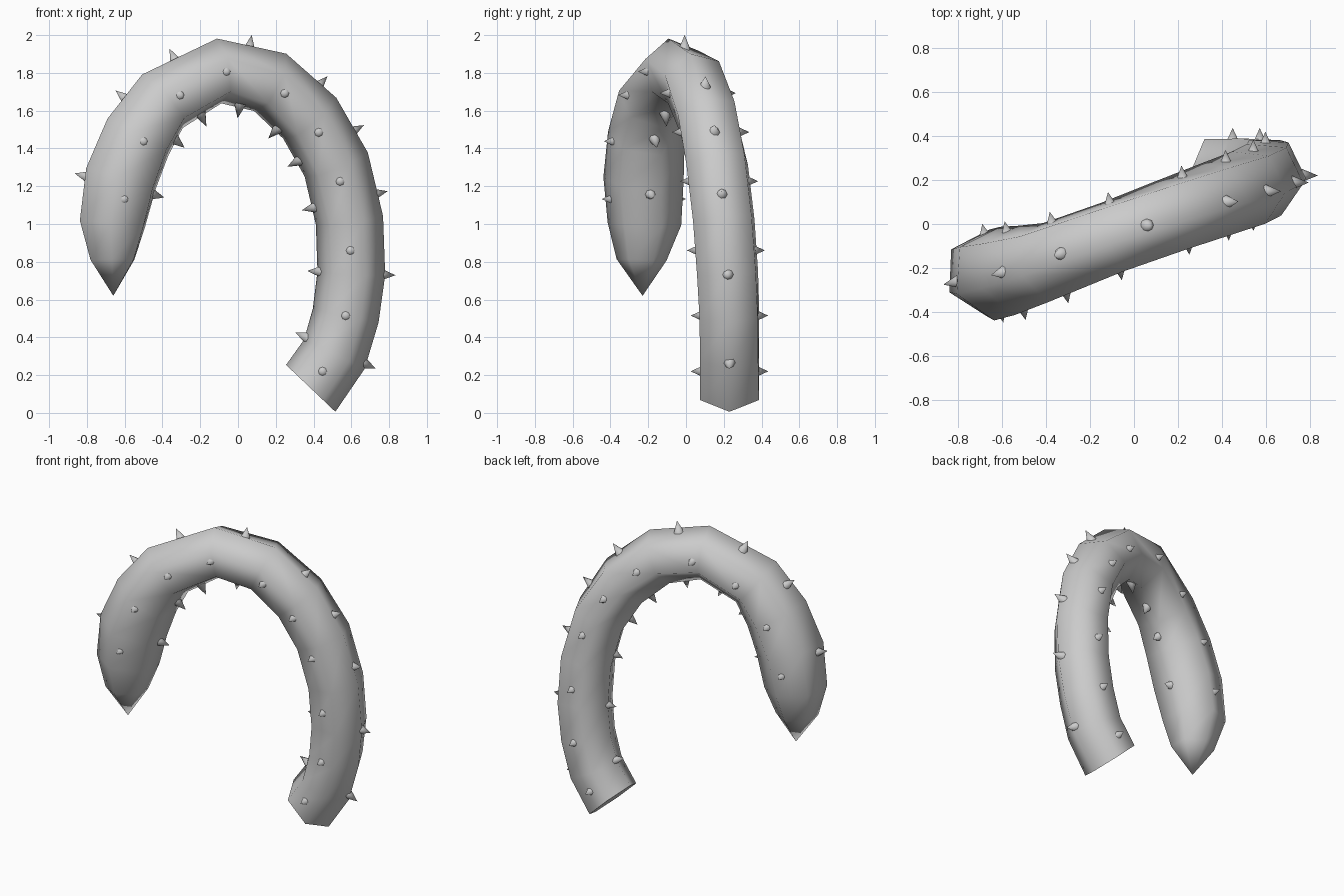
import bpy, bmesh, math
from mathutils import Vector, Quaternion

cube = bpy.data.objects.get("Cube")
if cube:
    bpy.data.objects.remove(cube, do_unlink=True)

grey = bpy.data.materials.new("plain_grey")
grey.use_nodes = True
colour = (0.6, 0.6, 0.6, 1)
grey.diffuse_color = colour
grey.node_tree.nodes["Principled BSDF"].inputs["Base Color"].default_value = colour

# Centre line of the vine: x, y, z, radius
PATH = [
    (.385, .23, .13, .18), (.51, .23, .31, .178), (.57, .23, .515, .178),
    (.60, .22, .74, .18), (.59, .20, 1.02, .18), (.52, .165, 1.315, .18),
    (.38, .115, 1.56, .178), (.17, .04, 1.75, .175), (-.10, -.06, 1.81, .175),
    (-.40, -.175, 1.65, .188), (-.53, -.21, 1.46, .205), (-.62, -.225, 1.24, .213),
    (-.665, -.22, 1.0, .195), (-.665, -.235, .81, .132), (-.66, -.23, .62, 0),
]
CENTRES = [Vector(p[:3]) for p in PATH]
LAST = len(PATH) - 1
SIDES = 6


def tangent(i):
    if i == 0:
        first = (CENTRES[1] - CENTRES[0]).normalized()
        second = (CENTRES[2] - CENTRES[1]).normalized()
        return (first * 1.5 - second * .5).normalized()
    a = (CENTRES[i] - CENTRES[i - 1]).normalized()
    b = (CENTRES[min(i + 1, LAST)] - CENTRES[min(i, LAST - 1)]).normalized()
    return (a + b).normalized()


def side_axis(s):
    """Horizontal sideways direction, turning slowly along the vine."""
    a = math.radians(12) * min(1, max(0, (s - 5) / 4))
    return Vector((-math.sin(a), math.cos(a), 0))


def frame(i):
    t = tangent(i)
    b = side_axis(i)
    b = (b - t * b.dot(t)).normalized()
    return t, b, b.cross(t)


def sample(s):
    """Centre, radius, tangent and outward direction at a fractional ring."""
    i = min(int(s), LAST - 1)
    f = s - i
    centre = CENTRES[i].lerp(CENTRES[i + 1], f)
    radius = PATH[i][3] * (1 - f) + PATH[i + 1][3] * f
    out = frame(i)[2].lerp(frame(i + 1)[2], f).normalized()
    return centre, radius, out


def finish(name, bm, angle):
    bmesh.ops.recalc_face_normals(bm, faces=bm.faces)
    mesh = bpy.data.meshes.new(name)
    bm.to_mesh(mesh)
    bm.free()
    mesh.materials.append(grey)
    ob = bpy.data.objects.new(name, mesh)
    bpy.context.collection.objects.link(ob)
    bpy.ops.object.select_all(action='DESELECT')
    ob.select_set(True)
    bpy.context.view_layer.objects.active = ob
    bpy.ops.object.shade_smooth_by_angle(angle=math.radians(angle))
    return ob


# Six-sided tube that twists slightly and closes to a point
bm = bmesh.new()
rings = []
for i in range(LAST):
    t, b, n = frame(i)
    twist = math.radians(-18) * i / LAST
    ring = []
    for k in range(SIDES):
        a = twist + math.tau * k / SIDES
        ring.append(bm.verts.new(CENTRES[i] + (n * math.cos(a) + b * math.sin(a)) * PATH[i][3]))
    rings.append(ring)
for lower, upper in zip(rings, rings[1:]):
    for k in range(SIDES):
        m = (k + 1) % SIDES
        bm.faces.new((lower[k], lower[m], upper[m], upper[k]))
tip = bm.verts.new(CENTRES[LAST])
for k in range(SIDES):
    bm.faces.new((rings[-1][k], rings[-1][(k + 1) % SIDES], tip))
bm.faces.new(rings[0])
finish("vine_stem", bm, 75)

# Small thorns: pairs on the two sides, alternating with inner and outer pairs
SIDE_STATIONS = (.5, 2, 3.43, 4.7, 5.7, 6.7, 7.95, 8.8, 10.1, 11.45)
RIM_STATIONS = (1.1, 3, 4.35, 5.4, 6.3, 7.5, 8.55, 9.5, 11.15)
SINK = .02
bm = bmesh.new()


def thorn(centre, direction, surface, length):
    depth = length + SINK
    spot = centre + direction * (surface - SINK + depth / 2)
    turn = direction.to_track_quat('Z', 'Y').to_matrix().to_4x4()
    turn.translation = spot
    bmesh.ops.create_cone(bm, cap_ends=True, segments=8, radius1=.032, radius2=0,
                          depth=depth, matrix=turn)


for s in SIDE_STATIONS:
    centre, radius, out = sample(s)
    for sign in (1, -1):
        thorn(centre, side_axis(s) * sign, radius * .87, .05)
for s in RIM_STATIONS:
    centre, radius, out = sample(s)
    for sign in (1, -1):
        thorn(centre, out * sign, radius * (1 - .1 * s / LAST), .058)
finish("thorns", bm, 75)
